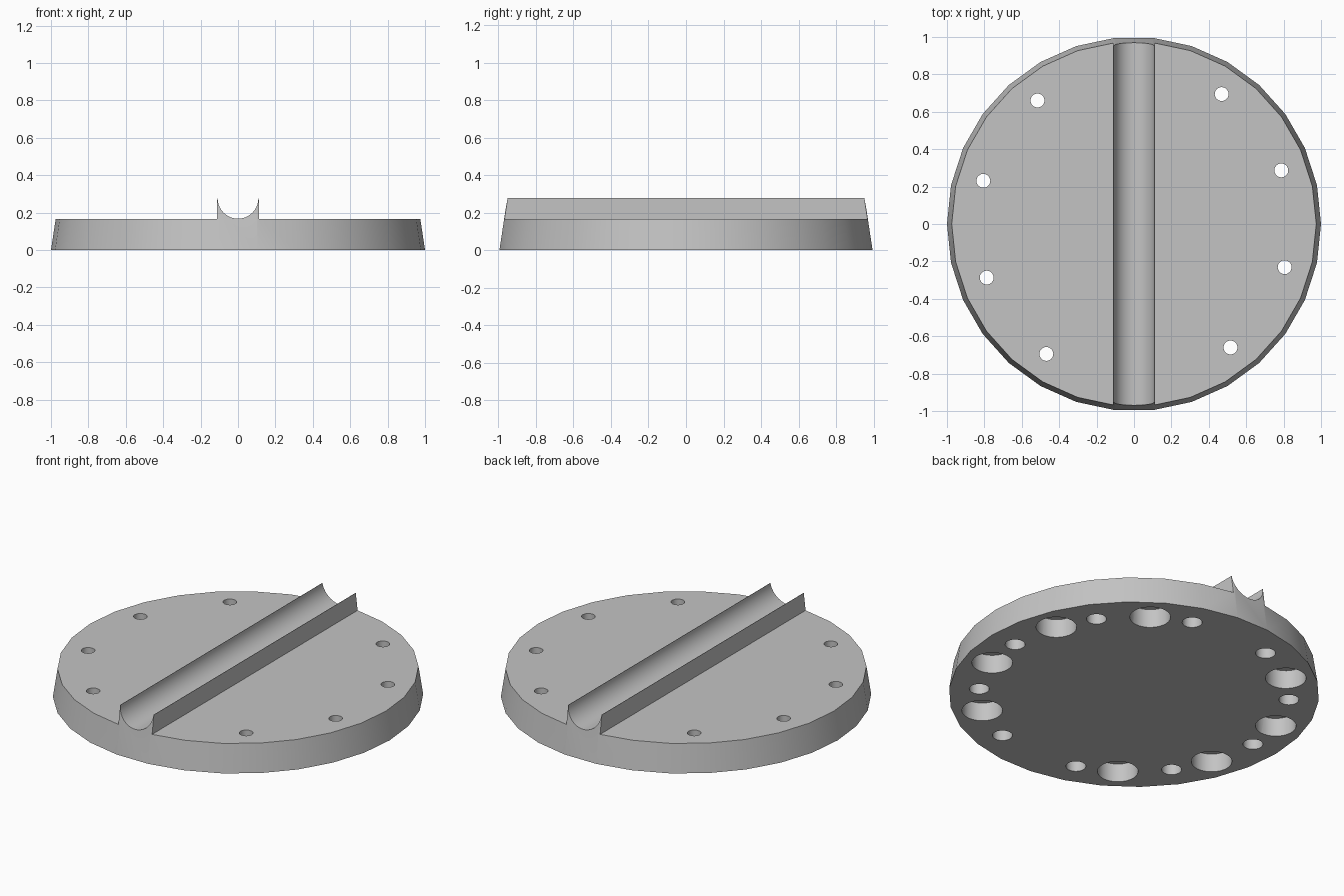
import bpy, bmesh
from math import radians, cos, sin, pi
from mathutils import Matrix

if "Cube" in bpy.data.objects:
    bpy.data.objects.remove(bpy.data.objects["Cube"], do_unlink=True)

SIDES = 30
PLATE_TOP, RIDGE_TOP = 0.167, 0.277
RIDGE_HALF, GROOVE_R = 0.111, 0.109
HOLE_RING = 0.838


def new_object(name, bm):
    bmesh.ops.recalc_face_normals(bm, faces=bm.faces[:])
    mesh = bpy.data.meshes.new(name)
    bm.to_mesh(mesh)
    bm.free()
    obj = bpy.data.objects.new(name, mesh)
    bpy.context.collection.objects.link(obj)
    return obj


def add_cone(bm, r1, r2, z0, z1, x=0.0, y=0.0):
    """Closed round with a corner on the x axis."""
    place = Matrix.Translation((x, y, (z0 + z1) / 2)) @ Matrix.Rotation(pi / 2, 4, 'Z')
    bmesh.ops.create_cone(bm, cap_ends=True, segments=SIDES, radius1=r1,
                          radius2=r2, depth=z1 - z0, matrix=place)


def hole_cutter(name, angles, radius, z0, z1):
    bm = bmesh.new()
    for a in angles:
        t = radians(a)
        add_cone(bm, radius, radius, z0, z1, HOLE_RING * cos(t), HOLE_RING * sin(t))
    return new_object(name, bm)


def boolean(target, cutter, operation):
    cutter.hide_render = True
    mod = target.modifiers.new(cutter.name, 'BOOLEAN')
    mod.operation, mod.solver, mod.object = operation, 'EXACT', cutter
    bpy.context.view_layer.objects.active = target
    bpy.ops.object.modifier_apply(modifier=mod.name)
    bpy.data.objects.remove(cutter, do_unlink=True)


# Tapered round body, tall enough to include the ridge
bm = bmesh.new()
add_cone(bm, 1.0, 0.956, 0.0, 0.29)
plate = new_object("base_plate", bm)

# Cross-section: flat plate with a raised ridge and a half-round groove
arc = [(GROOVE_R * cos(pi * i / 20), RIDGE_TOP - GROOVE_R * sin(pi * i / 20))
       for i in range(21)]
profile = ([(-1.2, -0.1), (1.2, -0.1), (1.2, PLATE_TOP), (RIDGE_HALF, PLATE_TOP),
            (RIDGE_HALF, RIDGE_TOP)] + arc +
           [(-RIDGE_HALF, RIDGE_TOP), (-RIDGE_HALF, PLATE_TOP), (-1.2, PLATE_TOP)])
bm = bmesh.new()
face = bm.faces.new([bm.verts.new((x, -1.2, z)) for x, z in profile])
grown = bmesh.ops.extrude_face_region(bm, geom=[face])["geom"]
bmesh.ops.translate(bm, vec=(0, 2.4, 0),
                    verts=[g for g in grown if isinstance(g, bmesh.types.BMVert)])
boolean(plate, new_object("section_cutter", bm), 'INTERSECT')

# Counterbored screw holes, left out beneath the ridge
screws = [20 + 36 * k for k in range(10) if k not in (2, 7)]
boolean(plate, hole_cutter("screw_holes", screws, 0.037, -0.1, 0.4), 'DIFFERENCE')
boolean(plate, hole_cutter("counterbores", screws, 0.11, -0.1, 0.11), 'DIFFERENCE')

# Blind holes in the underside
pins = [36 * k for k in range(10)]
boolean(plate, hole_cutter("pin_holes", pins, 0.054, -0.1, 0.11), 'DIFFERENCE')

# Single grey finish
grey = bpy.data.materials.new("light_grey")
grey.use_nodes = True
colour = (0.55, 0.55, 0.55, 1.0)
grey.diffuse_color = colour
grey.node_tree.nodes["Principled BSDF"].inputs["Base Color"].default_value = colour
plate.data.materials.clear()
plate.data.materials.append(grey)
for poly in plate.data.polygons:
    poly.material_index = 0

# Smooth round walls, crisp edges
bpy.ops.object.select_all(action='DESELECT')
plate.select_set(True)
bpy.context.view_layer.objects.active = plate
bpy.ops.object.shade_smooth_by_angle(angle=radians(30))
